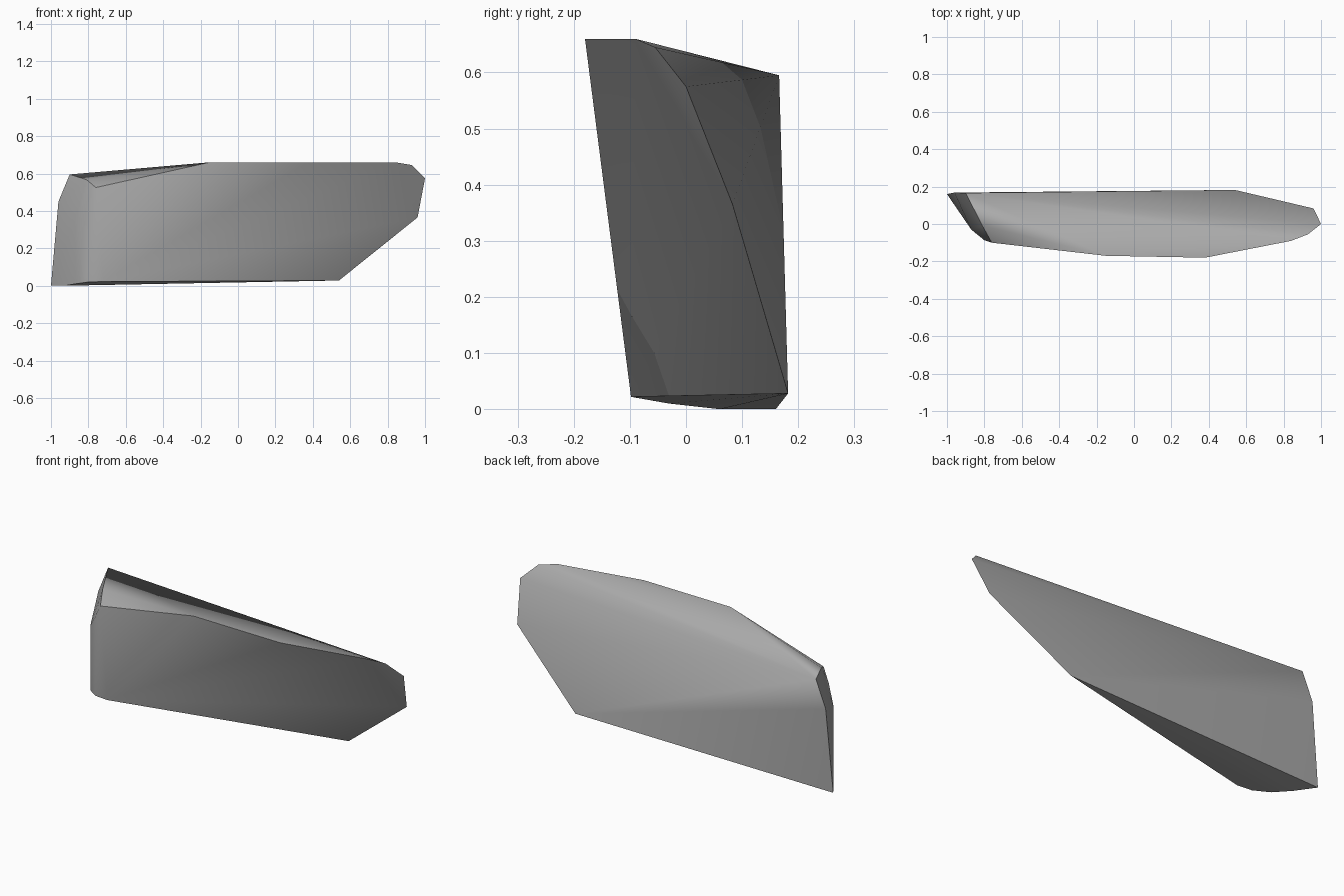
import bpy
import bmesh
import math

default_cube = bpy.data.objects.get("Cube")
if default_cube:
    bpy.data.objects.remove(default_cube, do_unlink=True)


def make_material(name, colour):
    material = bpy.data.materials.new(name)
    material.use_nodes = True
    material.diffuse_color = colour
    shader = next(n for n in material.node_tree.nodes if n.type == "BSDF_PRINCIPLED")
    shader.inputs["Base Color"].default_value = colour
    shader.inputs["Roughness"].default_value = 0.9
    return material


def make_hull(name, corner_groups, material):
    """Wrap a tight convex skin round the corner points."""
    bm = bmesh.new()
    for group in corner_groups:
        for corner in group:
            bm.verts.new(corner)
    hull = bmesh.ops.convex_hull(bm, input=bm.verts[:])
    unused = [v for v in hull["geom_interior"] if isinstance(v, bmesh.types.BMVert)]
    bmesh.ops.delete(bm, geom=unused, context="VERTS")
    bmesh.ops.recalc_face_normals(bm, faces=bm.faces[:])
    mesh = bpy.data.meshes.new(name)
    bm.to_mesh(mesh)
    bm.free()
    mesh.materials.append(material)
    rock = bpy.data.objects.new(name, mesh)
    bpy.context.collection.objects.link(rock)
    return rock


# Top rim, running from the blunt end to the pointed end
top_rim = [(-0.9, 0.166, 0.595), (-0.81, -0.01, 0.567), (-0.76, -0.1, 0.525),
           (-0.15, -0.17, 0.66), (0.38, -0.18, 0.66), (0.84, -0.09, 0.66)]

# Chipped pointed end
pointed_end = [(0.93, -0.055, 0.645), (1, 0, 0.575), (0.96, 0.083, 0.365)]

# Bevelled corners of the blunt end
blunt_end = [(-0.96, 0.168, 0.45), (-0.87, -0.03, 0.36), (-0.8, -0.087, 0.45)]

# Narrow underside
underside = [(-1, 0.16, 0), (-0.93, 0.06, 0), (-0.87, -0.03, 0.01),
             (-0.8, -0.087, 0.02), (-0.72, -0.098, 0.022), (0.54, 0.182, 0.028)]

stone_grey = make_material("stone grey", (0.4, 0.4, 0.4, 1))
slab = make_hull("rock_slab", [top_rim, pointed_end, blunt_end, underside], stone_grey)

# Soft facets, with the strong ridges kept sharp
bpy.ops.object.select_all(action="DESELECT")
slab.select_set(True)
bpy.context.view_layer.objects.active = slab
bpy.ops.object.shade_smooth_by_angle(angle=math.radians(40))
